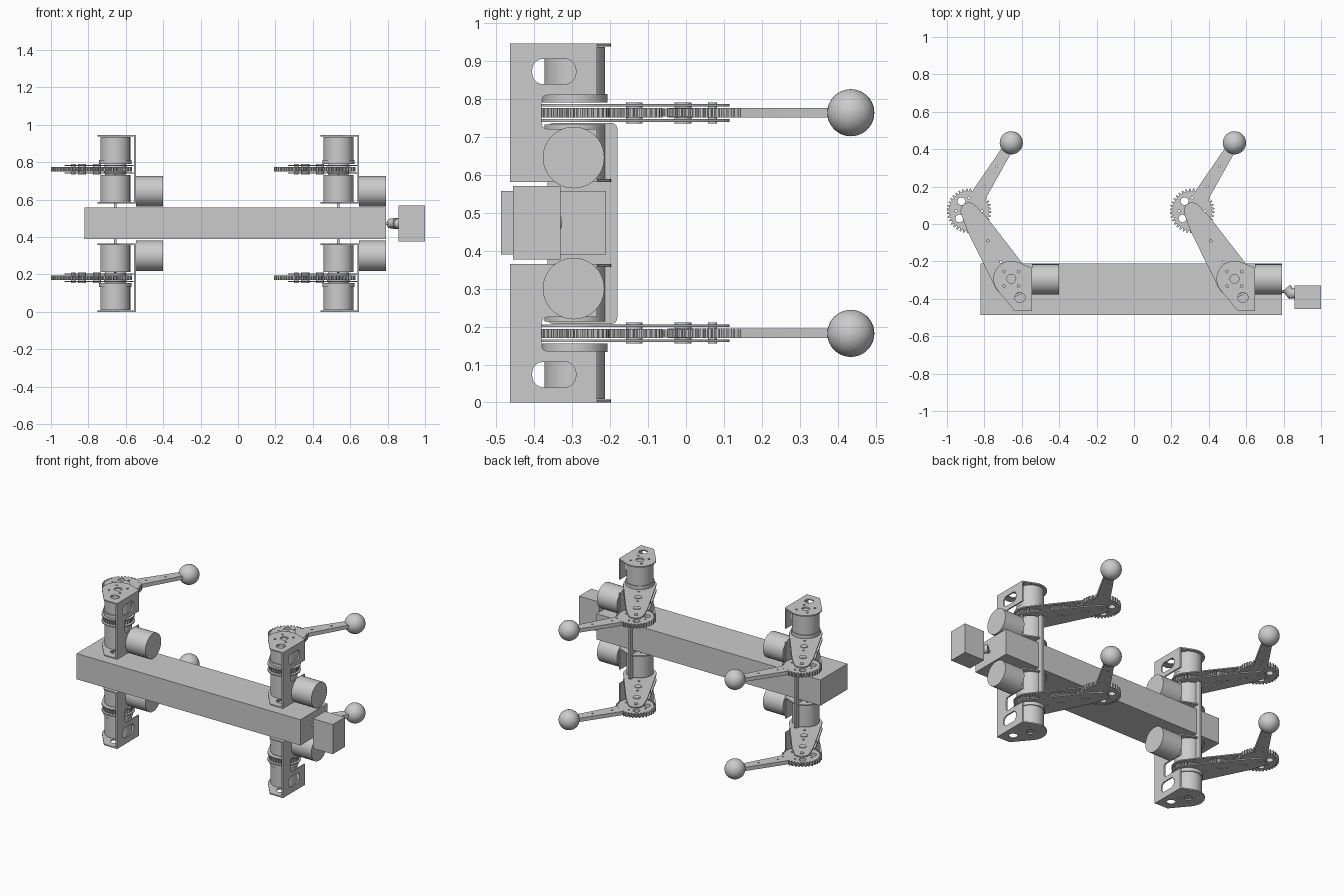
import bpy, bmesh
from math import sin, cos, pi, radians
from mathutils import Matrix, Vector
from mathutils.geometry import convex_hull_2d

cube = bpy.data.objects.get("Cube")
if cube:
    bpy.data.objects.remove(cube)

grey = bpy.data.materials.new("light grey")
grey.use_nodes = True
GREY = (0.6, 0.6, 0.6, 1)
grey.diffuse_color = GREY
grey.node_tree.nodes["Principled BSDF"].inputs["Base Color"].default_value = GREY

HEIGHT = 0.945
LEG_SPACING = 1.193
HIP = Vector((-0.656, -0.293))
PIN_A = Vector((-0.754, -0.136))
PIN_B = Vector((-0.834, -0.008))
KNEE = Vector((-0.882, 0.07))
FOOT = Vector((-0.656, 0.434))
MID = 0.763


# ---- outlines ----
def circle(c, r, n=32):
    return [Vector((c[0] + r * cos(2 * pi * i / n), c[1] + r * sin(2 * pi * i / n))) for i in range(n)]


def hull(*groups):
    pts = [Vector(p) for g in groups for p in g]
    return [pts[i] for i in convex_hull_2d(pts)]


def gear_outline(c, r, teeth, depth=0.014):
    pts = []
    for i in range(teeth):
        for frac, rad in ((0, r - depth), (0.3, r - depth), (0.45, r), (0.8, r)):
            a = 2 * pi * (i + frac) / teeth
            pts.append(Vector((c[0] + rad * cos(a), c[1] + rad * sin(a))))
    return pts


def ring(c, r, hole, count, phase=0.0):
    return [circle((c[0] + r * cos(phase + 2 * pi * i / count),
                    c[1] + r * sin(phase + 2 * pi * i / count)), hole, 16) for i in range(count)]


# ---- mesh builders ----
def finish(bm):
    bmesh.ops.remove_doubles(bm, verts=bm.verts, dist=1e-5)
    bmesh.ops.recalc_face_normals(bm, faces=bm.faces)
    me = bpy.data.meshes.new("part")
    bm.to_mesh(me)
    bm.free()
    return me


def extrude(loops, lo, hi, matrix=Matrix()):
    """Fill the outer loop minus the holes and extrude it from lo to hi."""
    cu = bpy.data.curves.new("outline", 'CURVE')
    cu.dimensions = '2D'
    cu.fill_mode = 'BOTH'
    cu.extrude = (hi - lo) / 2
    for loop in loops:
        sp = cu.splines.new('POLY')
        sp.points.add(len(loop) - 1)
        for p, q in zip(sp.points, loop):
            p.co = (q[0], q[1], 0, 1)
        sp.use_cyclic_u = True
    ob = bpy.data.objects.new("outline", cu)
    bpy.context.collection.objects.link(ob)
    dg = bpy.context.evaluated_depsgraph_get()
    raw = bpy.data.meshes.new_from_object(ob.evaluated_get(dg))
    bm = bmesh.new()
    bm.from_mesh(raw)
    bpy.data.objects.remove(ob)
    bpy.data.curves.remove(cu)
    bpy.data.meshes.remove(raw)
    bm.transform(matrix @ Matrix.Translation((0, 0, (lo + hi) / 2)))
    return finish(bm)


def rod(a, b, r, n=40):
    a, b = Vector(a), Vector(b)
    bm = bmesh.new()
    rot = (b - a).to_track_quat('Z', 'Y').to_matrix().to_4x4()
    bmesh.ops.create_cone(bm, cap_ends=True, segments=n, radius1=r, radius2=r, depth=(b - a).length,
                          matrix=Matrix.Translation((a + b) / 2) @ rot)
    return finish(bm)


def box(lo, hi):
    lo, hi = Vector(lo), Vector(hi)
    bm = bmesh.new()
    bmesh.ops.create_cube(bm, size=1, matrix=Matrix.Translation((lo + hi) / 2) @ Matrix.Diagonal((*(hi - lo), 1)))
    return finish(bm)


def ball(c, r):
    bm = bmesh.new()
    bmesh.ops.create_uvsphere(bm, u_segments=32, v_segments=20, radius=r, matrix=Matrix.Translation(c))
    return finish(bm)


def add(name, me):
    me.materials.clear()
    me.materials.append(grey)
    for p in me.polygons:
        p.use_smooth = True
        p.material_index = 0
    me.set_sharp_from_angle(angle=radians(28))
    me.name = name
    bpy.context.collection.objects.link(bpy.data.objects.new(name, me))


def add_four(name, me):
    """Place a part on each leg: rear and front, upper and mirrored lower."""
    for end, dx in (("rear", 0), ("front", LEG_SPACING)):
        for side in ("left", "right"):
            m = me.copy()
            m.transform(Matrix.Translation((dx, 0, 0)))
            if side == "right":
                m.transform(Matrix.Translation((0, 0, HEIGHT)) @ Matrix.Diagonal((1, 1, -1, 1)))
                m.flip_normals()
            add(f"{end}_{side}_{name}", m)


# ---- body, neck and head ----
add("body", box((-0.82, -0.487, 0.39), (0.79, -0.21, 0.557)))
add("head", box((0.857, -0.455, 0.377), (1.0, -0.33, 0.57)))
add("neck_joint", rod((0.815, -0.342, 0.473), (0.85, -0.386, 0.473), 0.026, 24))
add("neck_stub", rod((0.83, -0.37, 0.473), (0.86, -0.37, 0.473), 0.029, 24))
add("neck_shaft", rod((0.785, -0.36, 0.473), (0.83, -0.36, 0.473), 0.008, 16))

# ---- hip motors ----
add_four("roll_motor", rod((-0.545, -0.296, 0.645), (-0.402, -0.296, 0.645), 0.081, 48))
add_four("hip_motor", rod((*HIP, 0.80), (*HIP, 0.936), 0.08, 48))
add_four("knee_motor", rod((*HIP, 0.588), (*HIP, 0.732), 0.08, 48))
add_four("hip_disc", rod((*HIP, 0.79), (*HIP, 0.812), 0.086, 48))

# ---- hip bracket: two end flanges and a slotted side plate ----
flange = hull(circle(HIP, 0.096), [(-0.64, -0.462), (-0.546, -0.462), (-0.546, -0.235)])
flange_holes = [circle(HIP, 0.024, 24), circle((-0.61, -0.393), 0.027, 24)] + ring(HIP, 0.055, 0.007, 4, pi / 4)
for name, z in (("outer_flange", 0.937), ("inner_flange", 0.58)):
    add_four(name, extrude([flange] + flange_holes, z, z + 0.008))

YZ = Matrix(((0, 0, 1, 0), (1, 0, 0, 0), (0, 1, 0, 0), (0, 0, 0, 1)))
EDGE, BACK = -0.235, -0.464
plate = [(BACK, 0.58), (EDGE, 0.58), (EDGE, 0.72), (-0.365, 0.72), (-0.376, 0.724), (-0.38, 0.735),
         (-0.38, 0.795), (-0.376, 0.806), (-0.365, 0.81), (EDGE, 0.81), (EDGE, HEIGHT), (BACK, HEIGHT)]
window = hull(circle((-0.375, 0.868), 0.03), circle((-0.375, 0.875), 0.03),
              circle((-0.32, 0.868), 0.03), circle((-0.32, 0.875), 0.03))
add_four("bracket_plate", extrude([plate, window], -0.555, -0.546, YZ))

# ---- upright plate joining the two sides at each hip ----
web = hull(*[circle((y, z), 0.015, 16) for y in (-0.35, -0.196) for z in (0.222, 0.721)])
for name, dx in (("rear", 0), ("front", LEG_SPACING)):
    add(f"{name}_hip_web", extrude([web], HIP.x + dx - 0.007, HIP.x + dx + 0.007, YZ))

# ---- upper leg: two plates around a gear train ----
link = hull(circle(HIP, 0.098), circle(PIN_A, 0.076), circle(PIN_B, 0.064), circle(KNEE, 0.045))
link_holes = ring(HIP, 0.055, 0.007, 4, pi / 4) + [circle(HIP.lerp(KNEE, t), 0.007, 12) for t in (0.25, 0.56)]
for name, z in (("thigh_outer_plate", 0.779), ("thigh_inner_plate", 0.739)):
    add_four(name, extrude([link] + link_holes, z, z + 0.007))

add_four("hip_gear", extrude([gear_outline(HIP, 0.09, 30)], MID - 0.012, MID + 0.012))
add_four("idler_gear_a", extrude([gear_outline(PIN_A, 0.074, 26)], MID - 0.012, MID + 0.012))
add_four("idler_gear_b", extrude([gear_outline(PIN_B, 0.062, 22)], MID - 0.0105, MID + 0.0105))
for name, c, r in (("pin_a", PIN_A, 0.022), ("pin_b", PIN_B, 0.022), ("knee_pin", KNEE, 0.012)):
    add_four(name, rod((*c, 0.735), (*c, 0.79), r, 24))

# ---- lower leg: knee gear, bar and ball foot ----
axis = (FOOT - KNEE).normalized()
knee_holes = ring(KNEE, 0.066, 0.021, 4, pi / 4 - 0.12)[1:] + ring(KNEE, 0.07, 0.006, 4, 0)
add_four("knee_gear", extrude([gear_outline(KNEE, 0.119, 36)] + knee_holes, MID - 0.0125, MID + 0.0125))
bar = hull(circle(KNEE + axis * 0.12, 0.04), circle(FOOT, 0.026))
bar_holes = [circle(KNEE.lerp(FOOT, t), 0.006, 12) for t in (0.36, 0.65)]
add_four("shin_bar", extrude([bar] + bar_holes, MID - 0.0122, MID + 0.0122))
add_four("ball_foot", ball((*FOOT, MID), 0.062))
